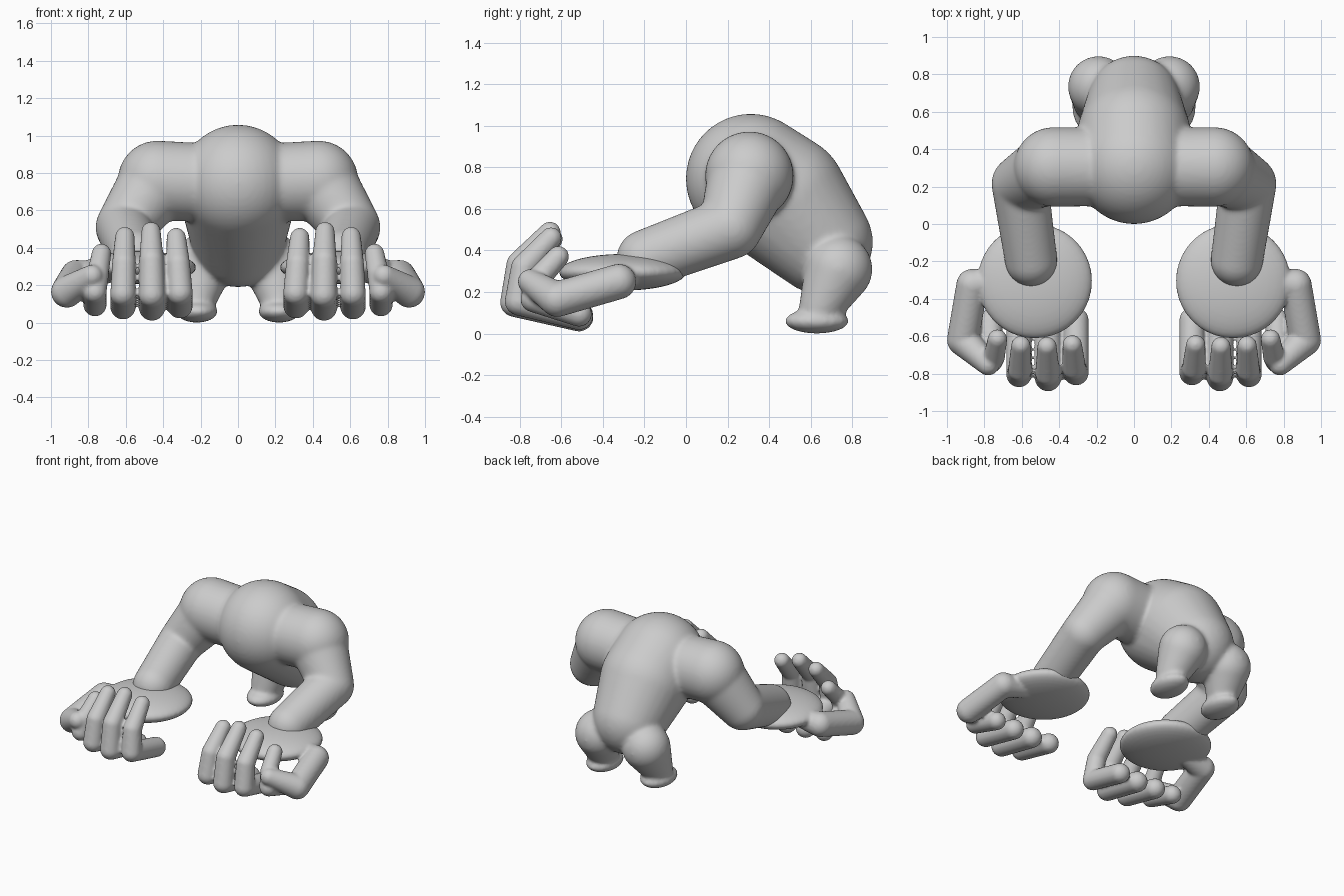
import bpy, bmesh
from mathutils import Matrix, Vector

if "Cube" in bpy.data.objects:
    bpy.data.objects.remove(bpy.data.objects["Cube"])


def add_ellipsoid(bm, center, radii):
    m = Matrix.Translation(center) @ Matrix.Diagonal((*radii, 1))
    bmesh.ops.create_uvsphere(bm, u_segments=40, v_segments=24, radius=1, matrix=m)


def add_limb(bm, points):
    """Chain of tapered capsules through (x, y, z, radius) points."""
    for a, b in zip(points, points[1:]):
        seg = bmesh.new()
        for p in (a, b):
            add_ellipsoid(seg, p[:3], (p[3],) * 3)
        res = bmesh.ops.convex_hull(seg, input=seg.verts[:])
        junk = [g for g in res["geom_interior"] if isinstance(g, bmesh.types.BMVert)]
        bmesh.ops.delete(seg, geom=list(set(junk)), context='VERTS')
        me = bpy.data.meshes.new("segment")
        seg.to_mesh(me)
        seg.free()
        bm.from_mesh(me)
        bpy.data.meshes.remove(me)


def finish(bm, name, voxel, smooth, mirror=False):
    """Fuse the overlapping volumes into one soft skin."""
    me = bpy.data.meshes.new(name)
    bm.to_mesh(me)
    bm.free()
    ob = bpy.data.objects.new(name, me)
    bpy.context.collection.objects.link(ob)
    r = ob.modifiers.new("fuse", 'REMESH')
    r.mode = 'VOXEL'
    r.voxel_size = voxel
    r.use_smooth_shade = True
    s = ob.modifiers.new("soften", 'SMOOTH')
    s.factor = 0.5
    s.iterations = smooth
    if mirror:
        m = ob.modifiers.new("mirror", 'MIRROR')
        m.use_mirror_merge = False
    return ob


# Torso: hunched egg, with shoulders, arms and short legs on both sides
bm = bmesh.new()
add_limb(bm, [(0, .312, .745, .313), (0, .47, .655, .305), (0, .65, .44, .25)])
add_limb(bm, [(0, .312, .745, .313), (0, .65, .44, .25)])
for s in (-1, 1):
    add_limb(bm, [(s * .2, .305, .75, .21), (s * .43, .305, .76, .213)])
    add_limb(bm, [(s * .43, .305, .76, .20), (s * .61, .215, .51, .152),
                  (s * .55, -.195, .36, .14)])
    add_limb(bm, [(s * .19, .735, .31, .163), (s * .22, .65, .13, .105)])
    add_ellipsoid(bm, (s * .22, .63, .06), (.112, .155, .06))
finish(bm, "body_with_arms_and_legs", .013, 12)

# Palm: flat round pad
bm = bmesh.new()
add_ellipsoid(bm, (.53, -.305, .295), (.307, .307, .088))
# Thumb on the outer side
add_limb(bm, [(.70, -.3, .27, .06), (.865, -.325, .25, .085),
              (.915, -.62, .165, .085), (.78, -.75, .25, .06)])
# Fingers: base x, tip x, front y, tip y, tip z, base z, radius
for bx, tx, fy, ty, tz, bz, r in (
        (.31, .33, -.795, -.645, .455, .09, .068),
        (.46, .465, -.825, -.655, .487, .08, .07),
        (.615, .605, -.805, -.65, .46, .085, .068),
        (.765, .73, -.735, -.615, .37, .095, .062)):
    add_limb(bm, [(bx, -.515, bz, r), (bx, fy, bz + .07, r),
                  ((bx + tx) / 2, fy + .025, bz + (tz - bz) * .62, r * .93),
                  (tx, ty, tz, .052)])
finish(bm, "hand", .011, 4, mirror=True)
